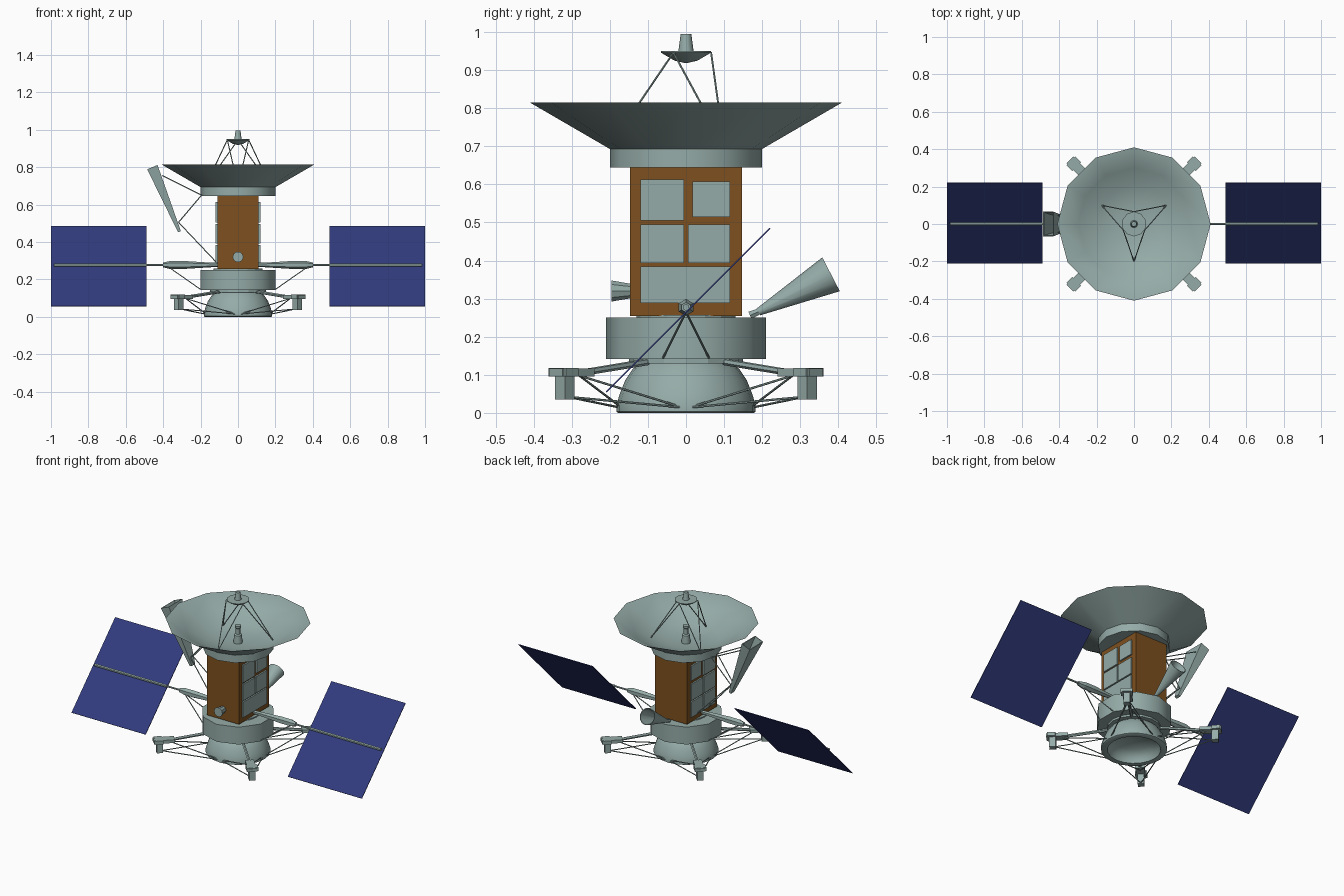
import bpy, bmesh, math
from mathutils import Vector, Matrix

if "Cube" in bpy.data.objects:
    bpy.data.objects.remove(bpy.data.objects["Cube"])


def material(name, rgb):
    m = bpy.data.materials.new(name)
    m.diffuse_color = (*rgb, 1)
    m.use_nodes = True
    m.node_tree.nodes["Principled BSDF"].inputs["Base Color"].default_value = m.diffuse_color
    return m


BLUE = material("solar_blue", (0.031, 0.044, 0.205))
BROWN = material("foil_brown", (0.205, 0.08, 0.013))
METAL = material("green_grey_metal", (0.30, 0.41, 0.39))


def finish(name, bm, mat=METAL, smooth=None):
    bmesh.ops.recalc_face_normals(bm, faces=bm.faces)
    me = bpy.data.meshes.new(name)
    bm.to_mesh(me)
    bm.free()
    ob = bpy.data.objects.new(name, me)
    bpy.context.collection.objects.link(ob)
    me.materials.append(mat)
    if smooth:
        bpy.ops.object.select_all(action='DESELECT')
        ob.select_set(True)
        bpy.context.view_layer.objects.active = ob
        bpy.ops.object.shade_smooth_by_angle(angle=math.radians(smooth))
    return ob


def lathe(name, profile, n=12, turn=0.0, origin=(0, 0, 0), axis=(0, 0, 1), smooth=None):
    """Revolve (radius, height) points around an axis; radius 0 makes a pole."""
    bm = bmesh.new()
    rot = Vector((0, 0, 1)).rotation_difference(Vector(axis)).to_matrix()
    rings = []
    for r, h in profile:
        k = 1 if r == 0 else n
        rings.append([bm.verts.new(Vector(origin) + rot @ Vector((
            r * math.cos(turn + 2 * math.pi * i / n),
            r * math.sin(turn + 2 * math.pi * i / n), h))) for i in range(k)])
    for a, b in zip(rings, rings[1:]):
        for i in range(n):
            j = (i + 1) % n
            quad = [a[i % len(a)], a[j % len(a)], b[j % len(b)], b[i % len(b)]]
            bm.faces.new(list(dict.fromkeys(quad)))
    return finish(name, bm, METAL, smooth)


def rod(name, p, q, r=0.003, r2=None, n=6):
    p, q = Vector(p), Vector(q)
    d = (q - p).length
    r2 = r if r2 is None else r2
    return lathe(name, [(0, 0), (r, 0), (r2, d), (0, d)], n, 0, p, (q - p).normalized())


def box(name, centre, size, mat=METAL, rot=Matrix.Identity(4)):
    bm = bmesh.new()
    bmesh.ops.create_cube(bm, size=1, matrix=Matrix.Translation(centre) @ rot
                          @ Matrix.Diagonal((*size, 1)))
    return finish(name, bm, mat)


# main dish with collar
lathe("main_dish", [(0, .645), (.2, .645), (.2, .693), (.41, .815), (.406, .815),
                    (.3, .757), (.2, .703), (.1, .685), (0, .68)], 12, smooth=32)
# feed post in the dish
lathe("dish_feed", [(.026, .68), (.022, .73), (.013, .735), (.013, .77), (.018, .775),
                    (.018, .787), (0, .787)], 10, smooth=40)
# secondary reflector and its six struts
lathe("secondary_reflector", [(0, .918), (.03, .925), (.066, .946), (.066, .95),
                              (.02, .95), (.014, .995), (0, .995)], 10, math.pi / 2,
      smooth=40)


def polar(r, deg, z):
    return (r * math.cos(math.radians(deg)), r * math.sin(math.radians(deg)), z)


for a in (30, 150, 270):
    for s in (-60, 60):
        rod("reflector_strut", polar(.2, a, .70), polar(.066, a + s, .946), .0028)

# equipment box with raised side panels
box("equipment_box", (0, 0, .45), (.22, .294, .39), BROWN)
right = [(-.12, -.005, .505, .613), (.017, .115, .515, .608), (-.12, -.005, .393, .495),
         (.005, .115, .393, .495), (-.12, .115, .288, .385)]
left = right[:4] + [(-.12, -.005, .288, .385), (.005, .115, .288, .385)]
for side, panels in ((1, right), (-1, left)):
    for y0, y1, z0, z1 in panels:
        box("side_panel", (side * .112, (y0 + y1) / 2, (z0 + z1) / 2),
            (.014, y1 - y0, z1 - z0))

# ten-sided ring, adapter plates and motor shell
lathe("bus_ring", [(0, .142), (.21, .142), (.21, .25), (0, .25)], 10, math.pi / 2,
      smooth=40)
lathe("upper_adapter", [(0, .248), (.13, .248), (.13, .257), (0, .257)], 16)
lathe("lower_adapter", [(0, .13), (.15, .13), (.15, .145), (0, .145)], 16)
lathe("motor_shell", [(0, .136), (.115, .136), (.14, .115), (.16, .085), (.174, .05),
                      (.183, .02), (.183, .003), (.178, 0), (.148, 0), (.14, .03),
                      (.10, .06), (0, .072)], 20, smooth=40)

# four thruster outriggers on the diagonals
for sx in (1, -1):
    for sy in (1, -1):
        def P(x, y, z):
            return (sx * x, sy * y, z)
        turn = Matrix.Rotation(math.atan2(sy, sx), 4, 'Z')
        box("thruster_arm", P(.3, .3, .106), (.12, .05, .02), METAL, turn)
        box("thruster_head", P(.322, .322, .107), (.045, .066, .022), METAL, turn)
        box("thruster_pod", P(.318, .318, .068), (.036, .036, .066), METAL, turn)
        rod("outrigger_beam", P(.27, .27, .106), P(.1, .1, .134), .009)
        for flip in (False, True):
            def F(x, y, z):
                return P(y, x, z) if flip else P(x, y, z)
            rod("outrigger_lower_strut", F(.31, .31, .042), F(.178, .015, .015))
            rod("outrigger_upper_strut", F(.28, .28, .098), F(.172, .015, .016))

# solar wings, booms and boom braces
tilt = Matrix.Rotation(math.radians(45), 4, 'X')
for s in (1, -1):
    box("solar_panel", (s * .745, .006, .27), (.51, .608, .004), BLUE, tilt)
    rod("panel_spar", (s * .49, 0, .277), (s * .985, 0, .277), .009)
    rod("wing_shaft", (s * .36, 0, .277), (s * .5, 0, .277), .006)
    lathe("wing_boom", [(0, .1), (.012, .1), (.012, .14), (.022, .3), (.022, .36),
                        (.013, .4), (0, .4)], 6, 0, (0, 0, .277), (s, 0, 0))
    for y in (-.06, .06):
        rod("boom_brace", (s * .37, 0, .265), (s * .198, y, .145))

# rectangular side horn, open at the top
bm = bmesh.new()
low, high = Vector((-.313, 0, .455)), Vector((-.458, 0, .80))
d = (high - low).normalized()
u = Vector((d.z, 0, -d.x))


def horn_ring(c, w, h):
    return [bm.verts.new(c + u * (a * w) + Vector((0, b * h, 0)))
            for a, b in ((1, 1), (-1, 1), (-1, -1), (1, -1))]


rings = [horn_ring(low, .008, .016), horn_ring(high, .030, .066),
         horn_ring(high, .026, .062), horn_ring(low + d * .03, .006, .014)]
for a, b in zip(rings, rings[1:]):
    for i in range(4):
        bm.faces.new((a[i], a[(i + 1) % 4], b[(i + 1) % 4], b[i]))
bm.faces.new(rings[0])
bm.faces.new(rings[-1])
finish("side_horn", bm)
for s in (-1, 1):
    rod("horn_upper_brace", (-.405, s * .045, .755), (-.195, s * .03, .65))
    rod("horn_middle_brace", (-.318, s * .012, .505), (-.195, s * .03, .65))
    rod("horn_lower_brace", (-.318, s * .012, .505), (-.105, s * .06, .28))

# rear cone antenna
axis = Vector((0, .193, .1)).normalized()
lathe("rear_cone", [(0, 0), (.01, 0), (.05, .215), (.046, .215), (.008, .02), (0, .02)],
      12, 0, (0, .19, .265), axis, smooth=35)
rod("rear_cone_mount", (0, .168, .256), (0, .2, .27), .012, .008)

# small front nozzle
rod("front_nozzle", (0, -.14, .32), (0, -.195, .32), .019, .029, 10)
